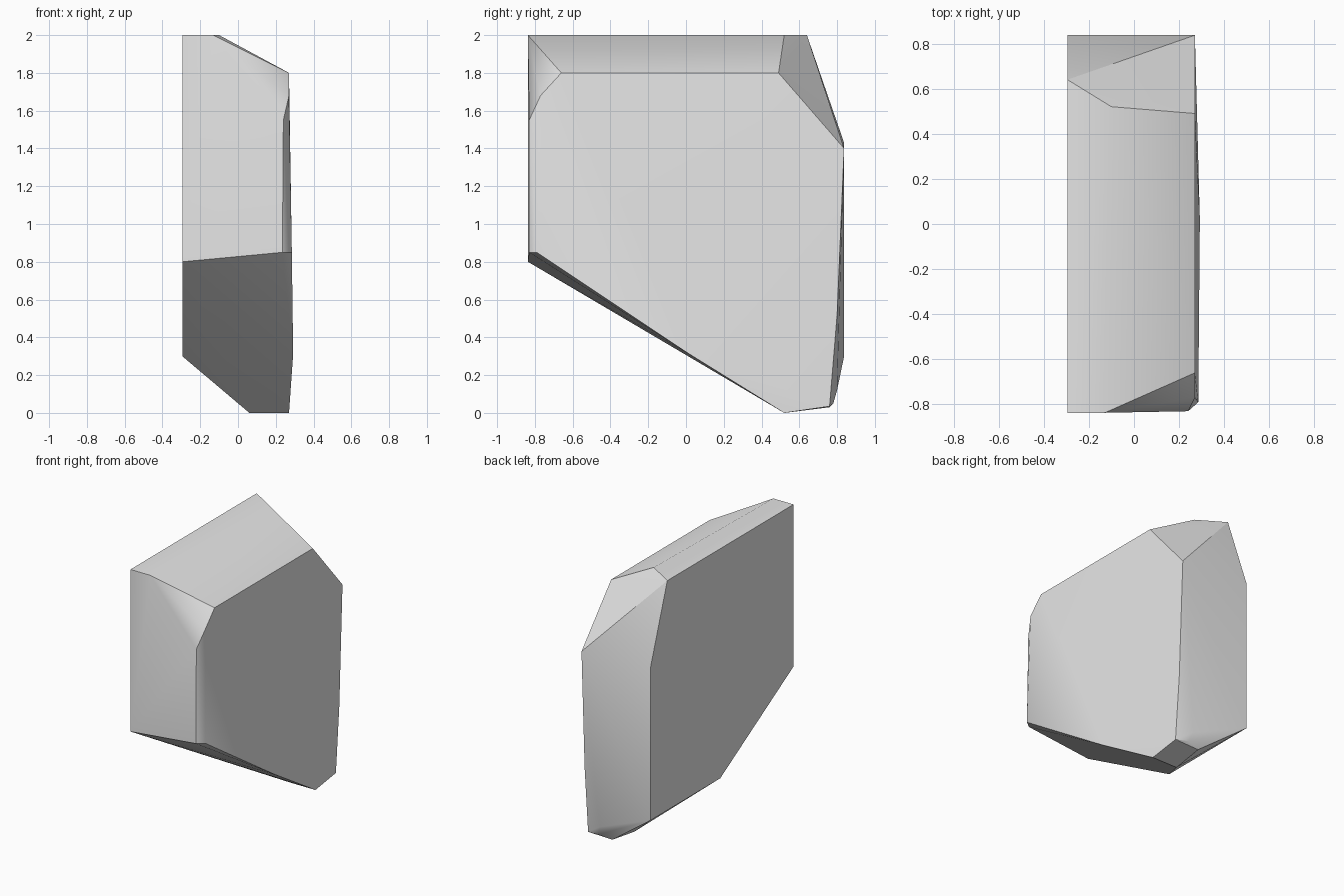
import bpy
import bmesh
import math
from mathutils import Vector

# Remove the default object
default_cube = bpy.data.objects.get("Cube")
if default_cube:
    bpy.data.objects.remove(default_cube, do_unlink=True)

# Main dimensions shared by several parts
FLAT, FRONT, BACK, TOP = -0.295, -0.837, 0.837, 2.0
LOW, SIDE = 0.3, 0.27


def make_material(name, value):
    """Plain flat grey material."""
    material = bpy.data.materials.new(name)
    material.use_nodes = True
    colour = (value, value, value, 1)
    material.diffuse_color = colour
    shader = material.node_tree.nodes["Principled BSDF"]
    shader.inputs["Base Color"].default_value = colour
    return material


def hull_object(name, corners, material):
    """Wrap the corner points in a closed faceted skin."""
    bm = bmesh.new()
    for corner in corners:
        bm.verts.new(Vector(corner))
    result = bmesh.ops.convex_hull(bm, input=bm.verts[:])
    loose = {v for v in result["geom_interior"] if isinstance(v, bmesh.types.BMVert)}
    bmesh.ops.delete(bm, geom=list(loose), context="VERTS")
    bmesh.ops.dissolve_limit(bm, angle_limit=math.radians(0.5),
                             verts=bm.verts[:], edges=bm.edges[:])
    bmesh.ops.recalc_face_normals(bm, faces=bm.faces[:])
    mesh = bpy.data.meshes.new(name)
    bm.to_mesh(mesh)
    bm.free()
    mesh.materials.append(material)
    obj = bpy.data.objects.new(name, mesh)
    bpy.context.collection.objects.link(obj)
    return obj


# Flat cleaved side
flat_side = [(FLAT, y, z) for y, z in (
    (FRONT, TOP), (FRONT, 0.8), (0.02, LOW),
    (BACK, LOW), (BACK, 1.43), (0.64, TOP))]

# Sloping top ridge and its lower edge
top_ridge = [(-0.13, FRONT, TOP), (-0.1, 0.52, TOP)]
top_edge = [(SIDE, -0.66, 1.8), (SIDE, 0.49, 1.8), (SIDE, BACK, 1.4)]

# Chamfered front corner
front_corner = [(0.235, -0.83, 0.85), (0.24, -0.83, 1.55),
                (0.285, -0.79, 0.85), (SIDE, -0.77, 1.68)]

# Bulge along the lower side, and the bottom edge
bottom_edge = [(0.292, 0.02, 0.31), (SIDE, 0.52, 0), (0.06, 0.52, 0)]

# Chipped lower back corner
back_chip = [(SIDE, 0.8, 0.52), (SIDE, 0.68, 0.18), (SIDE, 0.76, 0.035),
             (0.17, 0.78, 0.05), (0.145, 0.8, 0.12), (0.07, 0.76, 0.03)]

stone = make_material("stone grey", 0.8)
corners = flat_side + top_ridge + top_edge + front_corner + bottom_edge + back_chip
rock = hull_object("rock_block", corners, stone)

# Smooth the shallow angles and keep the hard edges
bpy.ops.object.select_all(action="DESELECT")
rock.select_set(True)
bpy.context.view_layer.objects.active = rock
bpy.ops.object.shade_smooth_by_angle(angle=math.radians(30))
